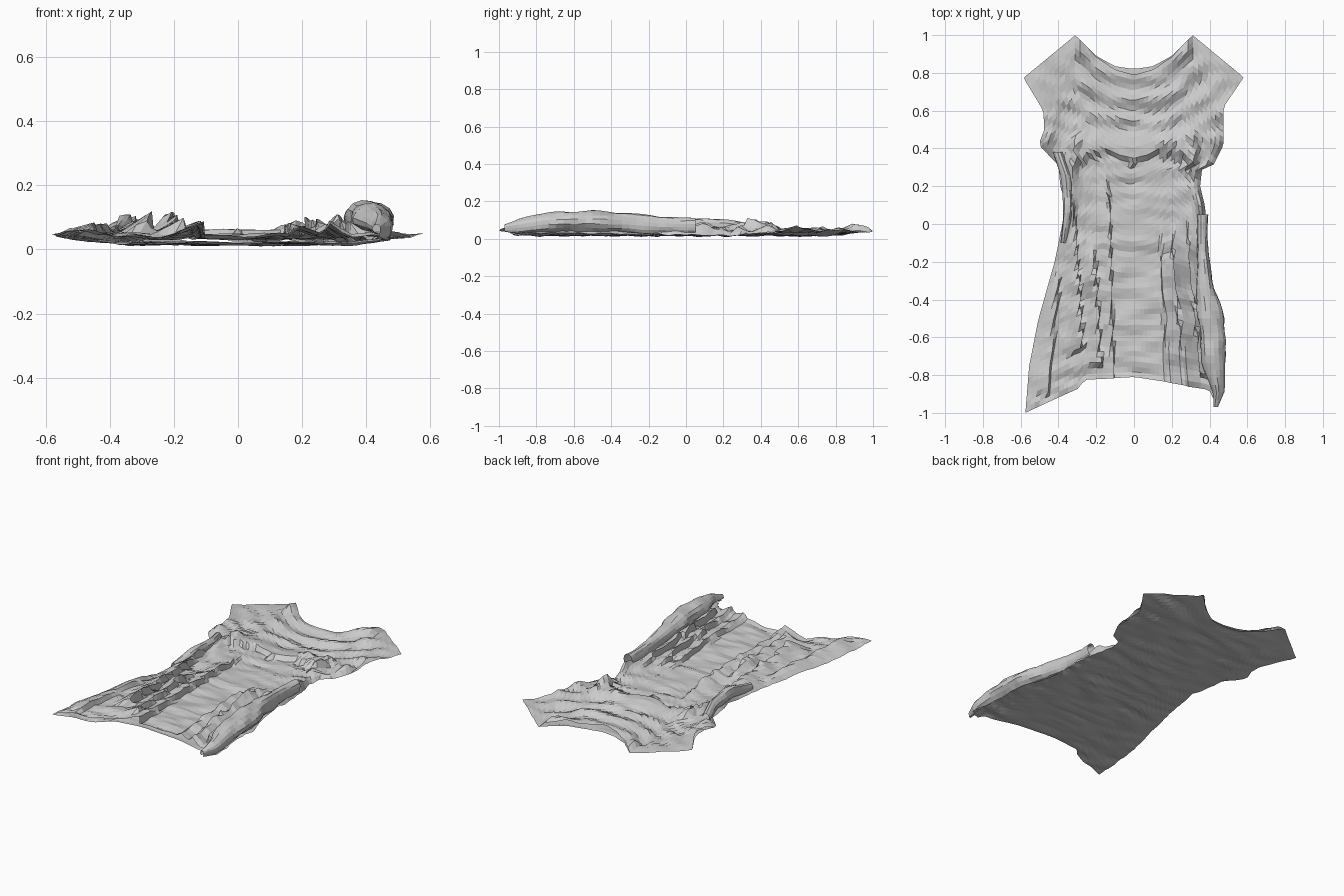
import bpy, bmesh
from math import sin, cos, pi, hypot, exp, radians
from mathutils import noise, Vector

if "Cube" in bpy.data.objects:
    bpy.data.objects.remove(bpy.data.objects["Cube"])

COLS, ROWS = 43, 58


def interp(pts, t):
    """Piecewise linear lookup in a list of (key, value) sorted by key."""
    if t <= pts[0][0]:
        return pts[0][1]
    for (a, va), (b, vb) in zip(pts, pts[1:]):
        if t <= b:
            return va + (vb - va) * (t - a) / (b - a)
    return pts[-1][1]


# Garment outline: side edges by y, hem and neckline by x
LEFT = [(-1, -.575), (-.75, -.555), (-.5, -.505), (-.2, -.42), (-.05, -.39), (.1, -.36),
        (.2, -.39), (.31, -.40), (.42, -.505), (.5, -.475), (.6, -.48), (.77, -.583)]
RIGHT = [(-.98, .44), (-.88, .48), (-.65, .45), (-.5, .46), (-.35, .41), (-.2, .385),
         (-.05, .39), (.1, .375), (.2, .35), (.29, .36), (.31, .42), (.42, .475),
         (.62, .475), (.78, .583)]
HEM = [(-.575, -1), (-.3, -.87), (-.27, -.825), (0, -.81), (.2, -.84), (.40, -.88),
       (.44, -.93), (.48, -.89)]
TOP = [(0, .82), (.1, .835), (.2, .89), (.31, 1.0), (.583, .775)]

# Pleats: x at top, x at bottom, y top, y bottom, width, height, leaning side
PLEATS = [(-.15, -.125, .28, -.95, .09, .045, 1), (-.23, -.20, -.1, -.75, .07, .055, 1),
          (-.34, -.29, .15, -.68, .08, .055, 1), (-.40, -.47, -.2, -.9, .07, .03, 1),
          (.15, .20, .0, -.95, .09, .035, -1), (.21, .30, .02, -.95, .06, .055, -1),
          (.29, .37, .05, -.8, .05, .05, -1)]

# Crumples: x, y, radius x, radius y, height
BUMPS = [(-.33, .30, .03, .09, .05), (.31, .34, .03, .07, .05), (-.31, .43, .03, .03, .04),
         (.30, .46, .04, .03, .04), (.18, .43, .05, .02, .03), (-.35, .09, .03, .05, .07),
         (.36, .10, .03, .06, .07), (.38, -.06, .03, .06, .05), (-.53, .78, .05, .06, .035),
         (-.46, .47, .03, .05, .03), (.44, .42, .03, .05, .03), (-.30, -.56, .03, .06, .03),
         (-.24, -.27, .02, .06, .03), (-.3, .90, .09, .03, .012), (.3, .90, .09, .03, .012)]


def wrinkle(x, y, fx, fy, seed):
    return noise.noise(Vector((x * fx, y * fy, seed)))


def back_z(x, y):
    z = .018 + .012 * wrinkle(x, y, 5, 16, 3.1)
    z += .028 * max(0, (abs(x) - .35) / .23)
    z += .022 * max(0, (y - .75) / .25)
    return max(.004, z)


def front_z(x, y):
    """Height of the front cloth above the back cloth."""
    h, shift = .022, 0
    for xt, xb, yt, yb, w, ht, side in PLEATS:
        if yb < y < yt:
            k = (yt - y) / (yt - yb)
            t = (x - (xt + (xb - xt) * k)) / w * side
            p = 1 + t if -1 < t < 0 else max(0, 1 - 5 * t) if t >= 0 else 0
            p *= min(1, k * 5) * ht
            h += p
            shift += side * p * .5
    for bx, by, rx, ry, ht in BUMPS:
        h += ht * exp(-((x - bx) / rx) ** 2 - ((y - by) / ry) ** 2)
    # Draped arcs below the neckline
    if y > .42:
        r = hypot(x, y - 1.15)
        h += .010 * sin(r * 55 + 2 * wrinkle(x, y, 4, 4, 8)) * min(1, (y - .42) * 8)
    # Gathered bust seam
    seam = .32 + .055 * abs(sin(pi * x / .31))
    if abs(x) < .33 and seam < y < seam + .16:
        h += .028 * (1 - (y - seam) / .16)
    h += .013 * wrinkle(x, y, 7, 16, 5.7) + .012 * max(0, wrinkle(x, y, 22, 18, 1.3)) * min(1, abs(x) * 3)
    return max(.004, h), shift


def finish(name, bm):
    me = bpy.data.meshes.new(name)
    bm.to_mesh(me)
    bm.free()
    ob = bpy.data.objects.new(name, me)
    bpy.context.collection.objects.link(ob)


def grid_faces(bm, rows):
    for a, b in zip(rows, rows[1:]):
        for i in range(len(a) - 1):
            bm.faces.new((a[i], a[i + 1], b[i + 1], b[i]))


def panel(name, front):
    bm = bmesh.new()
    rows = []
    for j in range(ROWS + 1):
        row = []
        for i in range(COLS + 1):
            u, v = i / COLS, j / ROWS
            hem = interp(HEM, -.575 + 1.055 * u)
            xt = -.583 + 1.166 * u
            top = interp(TOP, abs(xt))
            if front:
                top -= .03 * max(0, 1 - abs(xt) / .25)
            y = hem + (top - hem) * v
            l, r = interp(LEFT, y), interp(RIGHT, y)
            x = l + (r - l) * u
            z = back_z(x, y)
            if front:
                h, shift = front_z(x, y)
                edge = min(1, min(u, 1 - u) * COLS / 1.5)
                # Sleeve openings and shoulder seams
                if y > .42:
                    edge = max(edge, min(1, (y - .42) * 6) * (.78 - y > -.02))
                if abs(xt) > .3:
                    h *= min(1, (1 - v) * 8)
                z += h * edge
                x += shift * edge
            row.append(bm.verts.new((x, y, z)))
        rows.append(row)
    grid_faces(bm, rows)
    if not front:
        bmesh.ops.reverse_faces(bm, faces=bm.faces[:])
    finish(name, bm)


def roll(name, path, turn0, turn1, seed, steps=26, segs=15):
    """Cloth curled into a spiral; path rows are y, centre x, radius x, radius z, centre z."""
    bm = bmesh.new()
    cols = [[(p[0], p[k]) for p in path] for k in range(1, 5)]
    rows = []
    for j in range(steps + 1):
        y = path[0][0] + (path[-1][0] - path[0][0]) * j / steps
        cx, rx, rz, cz = (interp(c, y) for c in cols)
        row = []
        for i in range(segs + 1):
            t = i / segs
            a = radians(turn0 + (turn1 - turn0) * t)
            k = (1 - .45 * t * t) * (1 + .28 * wrinkle(t * 3, y, 2, 9, seed))
            row.append(bm.verts.new((cx + rx * k * cos(a), y, max(.006, cz + rz * k * sin(a)))))
        rows.append(row)
    grid_faces(bm, rows)
    bmesh.ops.reverse_faces(bm, faces=bm.faces[:])
    finish(name, bm)


# Back and front cloth
panel("back_panel", False)
panel("front_panel", True)

# Skirt side curled up along the right, and smaller crumpled side folds
roll("right_skirt_roll",
     [(-.97, .43, .015, .02, .06), (-.88, .445, .035, .045, .07), (-.75, .415, .07, .058, .09),
      (-.5, .40, .08, .065, .095), (-.35, .375, .055, .06, .09), (-.15, .36, .035, .05, .075),
      (.05, .36, .03, .045, .07)], -80, 260, 2.2)
roll("left_waist_fold",
     [(-.1, -.37, .02, .03, .05), (.08, -.345, .03, .045, .075), (.25, -.355, .03, .04, .065),
      (.38, -.40, .03, .03, .05)], 240, -40, 6.4, 12, 8)
